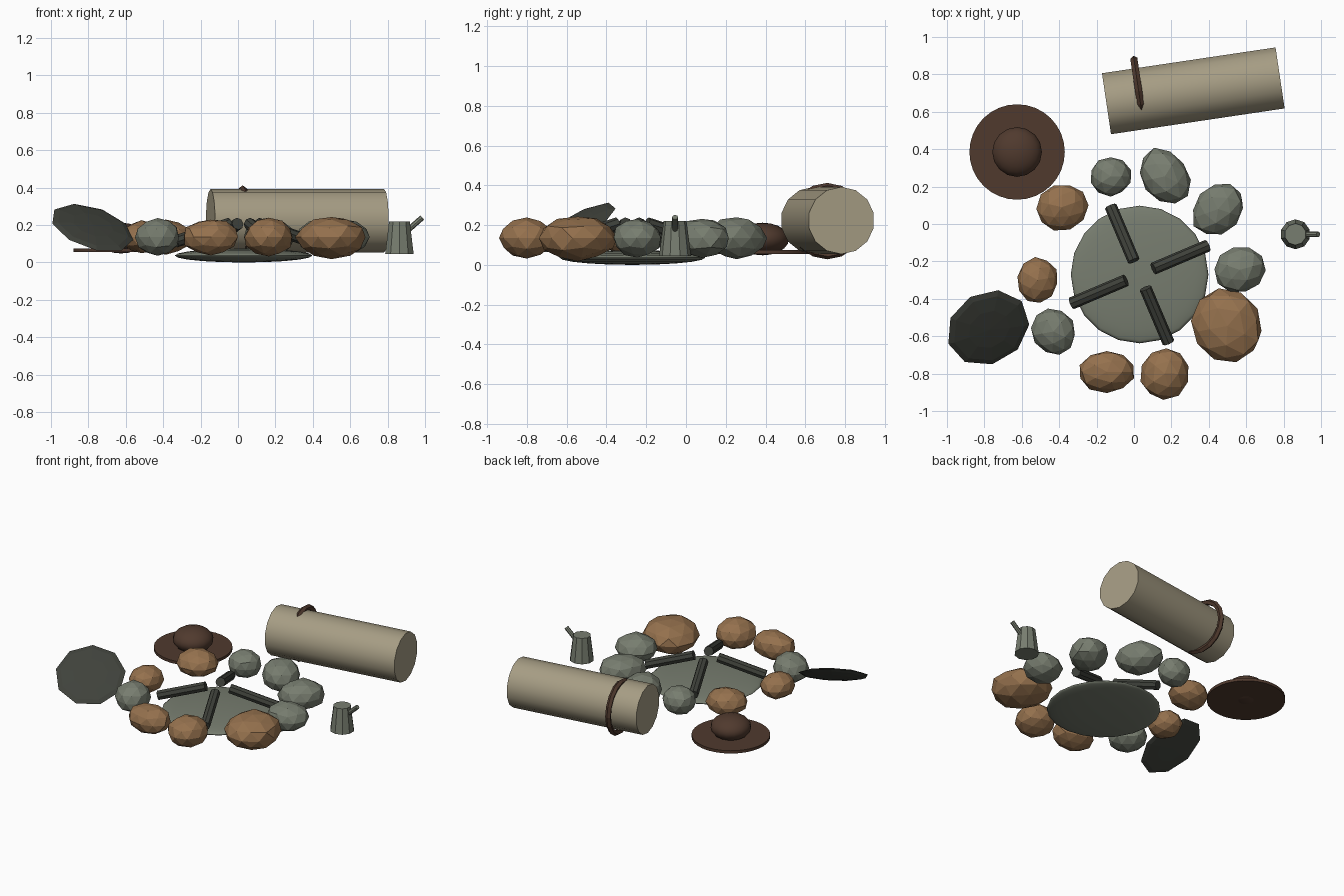
import bpy, math, random
from mathutils import Vector

random.seed(4)
if "Cube" in bpy.data.objects:
    bpy.data.objects.remove(bpy.data.objects["Cube"], do_unlink=True)


def material(name, rgb):
    m = bpy.data.materials.new(name)
    m.use_nodes = True
    m.diffuse_color = (*rgb, 1)
    m.node_tree.nodes["Principled BSDF"].inputs["Base Color"].default_value = (*rgb, 1)
    return m


STONE = material("grey stone", (0.185, 0.205, 0.16))
CLAY = material("tan stone", (0.30, 0.165, 0.075))
CANVAS = material("canvas", (0.38, 0.335, 0.23))
LEATHER = material("brown leather", (0.08, 0.042, 0.027))
CHAR = material("charcoal", (0.05, 0.054, 0.044))


def finish(name, mat, smooth=False):
    ob = bpy.context.object
    ob.name = name
    ob.data.materials.append(mat)
    if smooth:
        bpy.ops.object.shade_smooth_by_angle(angle=math.radians(35))
    return ob


def rod(name, a, b, r1, mat, sides, r2=None, smooth=False):
    """Straight or tapered cylinder between two points."""
    a, b = Vector(a), Vector(b)
    rot = (b - a).to_track_quat('Z', 'Y').to_euler()
    bpy.ops.mesh.primitive_cone_add(vertices=sides, radius1=r1, radius2=r1 if r2 is None else r2,
                                    depth=(b - a).length, location=(a + b) / 2, rotation=rot)
    return finish(name, mat, smooth)


def ball(name, loc, size, mat, segments=20, rings=10):
    bpy.ops.mesh.primitive_uv_sphere_add(segments=segments, ring_count=rings, location=loc)
    bpy.context.object.scale = size
    return finish(name, mat, True)


def rock(name, x, y, long, short, height, turn, mat):
    """Slightly uneven faceted stone."""
    bpy.ops.mesh.primitive_ico_sphere_add(subdivisions=2, location=(x, y, 0.135),
                                          rotation=(0, 0, math.radians(turn)))
    ob = finish(name, mat)
    for v in ob.data.vertices:
        v.co *= random.uniform(0.96, 1.05)
    ob.scale = (long, short, height)


# Ring of stones
rocks = [(-0.125, 0.255, 0.11, 0.105, 0.095, 0, STONE),
         (0.165, 0.255, 0.16, 0.125, 0.105, 125, STONE),
         (0.45, 0.08, 0.155, 0.125, 0.1, 50, STONE),
         (0.565, -0.245, 0.135, 0.122, 0.095, 15, STONE),
         (0.5, -0.545, 0.2, 0.185, 0.112, 120, CLAY),
         (0.165, -0.8, 0.14, 0.13, 0.1, 70, CLAY),
         (-0.145, -0.79, 0.15, 0.112, 0.096, 0, CLAY),
         (-0.43, -0.575, 0.128, 0.115, 0.098, 120, STONE),
         (-0.515, -0.3, 0.12, 0.107, 0.088, 80, CLAY),
         (-0.385, 0.09, 0.137, 0.122, 0.09, 20, CLAY)]
for i, r in enumerate(rocks):
    rock(f"ring_stone_{i + 1}", *r)

# Ash bed and the four leaning logs
PX, PY = 0.03, -0.27
ball("ash_bed", (PX, PY, 0.037), (0.368, 0.368, 0.037), STONE)
for i in range(4):
    a = math.radians(23 + 90 * i)
    c, s = math.cos(a), math.sin(a)
    rod(f"log_{i + 1}", (PX + 0.08 * c, PY + 0.08 * s, 0.207),
        (PX + 0.395 * c, PY + 0.395 * s, 0.112), 0.033, CHAR, 8)

# Bedroll and its strap
start, end = Vector((-0.147, 0.643, 0.223)), Vector((0.781, 0.781, 0.223))
rod("bedroll", start, end, 0.169, CANVAS, 14, smooth=True)
bpy.ops.mesh.primitive_torus_add(major_segments=16, minor_segments=5, major_radius=0.172,
                                 minor_radius=0.02, location=(0.025, 0.71, 0.22),
                                 rotation=(end - start).to_track_quat('Z', 'Y').to_euler())
finish("bedroll_strap", LEATHER)

# Hat
rod("hat_brim", (-0.625, 0.385, 0.055), (-0.625, 0.385, 0.075), 0.255, LEATHER, 32, smooth=True)
ball("hat_crown", (-0.625, 0.385, 0.13), (0.133, 0.133, 0.082), LEATHER, 16, 10)

# Tilted pan
bpy.ops.mesh.primitive_uv_sphere_add(segments=9, ring_count=6, location=(-0.78, -0.555, 0.185))
pan = finish("pan", CHAR)
pan.rotation_euler = Vector((0.28, -0.48, 0.83)).to_track_quat('Z', 'Y').to_euler()
pan.scale = (0.23, 0.23, 0.022)

# Coffee pot with spout
rod("pot", (0.863, -0.055, 0.045), (0.863, -0.055, 0.22), 0.08, STONE, 10, r2=0.058)
rod("pot_spout", (0.9, -0.055, 0.165), (0.985, -0.055, 0.24), 0.015, STONE, 8)
